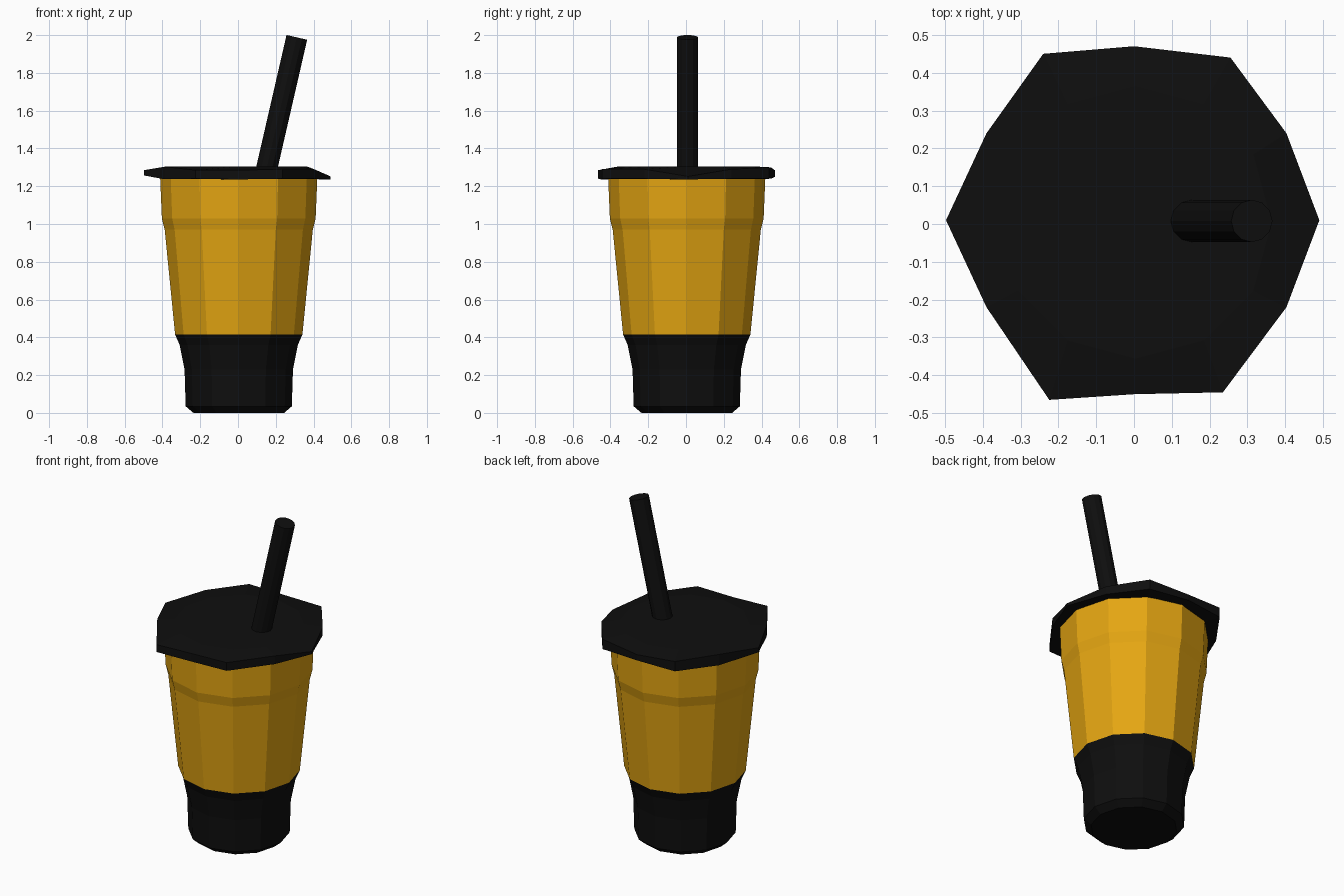
import bpy, bmesh, math
from mathutils import Vector, Matrix

if "Cube" in bpy.data.objects:
    bpy.data.objects.remove(bpy.data.objects["Cube"])

SIDES = 12
CX = CY = 0.004


def material(name, rgb):
    m = bpy.data.materials.new(name)
    m.diffuse_color = (*rgb, 1)
    m.use_nodes = True
    m.node_tree.nodes["Principled BSDF"].inputs["Base Color"].default_value = m.diffuse_color
    return m


black = material("black plastic", (0.0045, 0.0045, 0.0045))
amber = material("amber", (0.78, 0.38, 0.006))


def ring(r, z):
    return [(CX + r * math.cos(math.tau * i / SIDES),
             CY + r * math.sin(math.tau * i / SIDES), z) for i in range(SIDES)]


def loft(name, rings, mat):
    """Closed solid through a stack of rings, flat shaded."""
    bm = bmesh.new()
    loops = [[bm.verts.new(p) for p in r] for r in rings]
    for a, b in zip(loops, loops[1:]):
        for i in range(SIDES):
            j = (i + 1) % SIDES
            bm.faces.new((a[i], a[j], b[j], b[i]))
    bm.faces.new(loops[0][::-1])
    bm.faces.new(loops[-1])
    bmesh.ops.recalc_face_normals(bm, faces=bm.faces)
    me = bpy.data.meshes.new(name)
    bm.to_mesh(me)
    bm.free()
    me.materials.append(mat)
    ob = bpy.data.objects.new(name, me)
    bpy.context.collection.objects.link(ob)
    return ob


# Cup body: black foot below z = 0.415, amber above
profile = [(0.24, 0), (0.281, 0.035), (0.287, 0.23), (0.313, 0.36), (0.337, 0.415),
           (0.392, 0.97), (0.407, 1.03), (0.416, 1.245)]
cup = loft("cup_body", [ring(r, z) for r, z in profile], black)
cup.data.materials.append(amber)
for f in cup.data.polygons:
    f.material_index = 1 if f.center.z > 0.415 else 0

# Lid: slightly uneven rim (x, y, bottom z, top z) around a flat raised disc
rim = [(0.49, 0.01, 1.236, 1.252), (0.403, 0.24, 1.24, 1.29), (0.255, 0.44, 1.24, 1.30),
       (0, 0.47, 1.25, 1.285), (-0.24, 0.45, 1.24, 1.30), (-0.39, 0.24, 1.237, 1.303),
       (-0.497, 0.01, 1.257, 1.285), (-0.39, -0.22, 1.237, 1.303), (-0.224, -0.465, 1.24, 1.285),
       (0, -0.45, 1.236, 1.285), (0.235, -0.445, 1.24, 1.29), (0.403, -0.22, 1.24, 1.29)]
loft("lid", [ring(0.40, 1.238),
             [(x, y, lo) for x, y, lo, hi in rim],
             [(x, y, hi) for x, y, lo, hi in rim],
             ring(0.36, 1.305)], black)

# Straw: tilted cylinder pushed through the lid
start, end = Vector((0.143, 0.008, 1.255)), Vector((0.3115, 0.008, 1.988))
axis = end - start
turn = axis.to_track_quat('Z', 'Y').to_matrix().to_4x4()
straw = [[(Matrix.Translation(start) @ turn) @ Vector((0.056 * math.cos(math.tau * i / SIDES),
          0.056 * math.sin(math.tau * i / SIDES), h)) for i in range(SIDES)]
         for h in (0, axis.length)]
loft("straw", straw, black)
